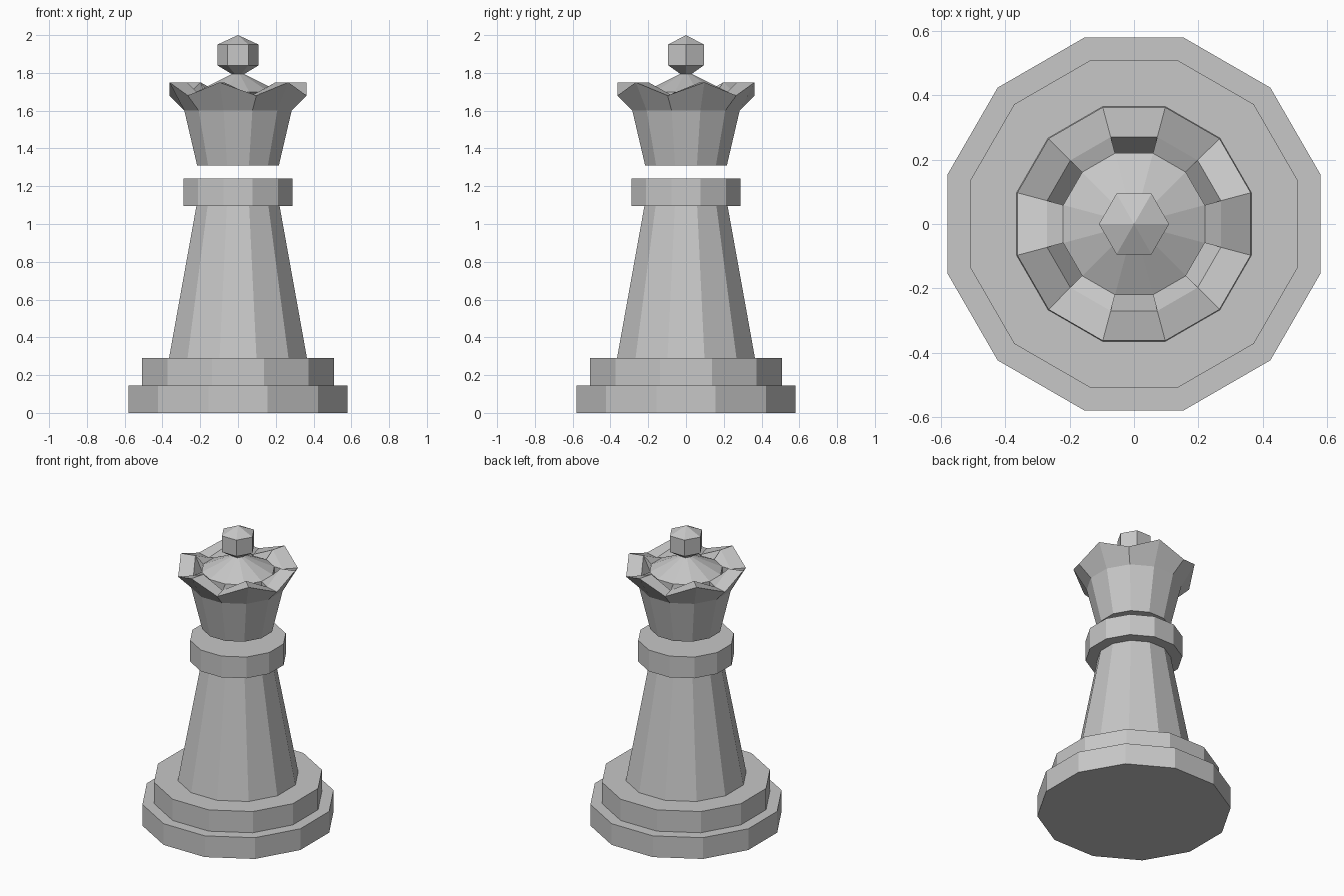
import bpy
import bmesh
import math

if "Cube" in bpy.data.objects:
    bpy.data.objects.remove(bpy.data.objects["Cube"], do_unlink=True)

# Single stone colour
stone = bpy.data.materials.new("stone_grey")
stone.use_nodes = True
color = (0.57, 0.57, 0.57, 1)
stone.diffuse_color = color
stone.node_tree.nodes["Principled BSDF"].inputs["Base Color"].default_value = color

SIDES = 12
HALF_STEP = math.radians(15)


def make_object(name, bm):
    bmesh.ops.recalc_face_normals(bm, faces=bm.faces)
    mesh = bpy.data.meshes.new(name)
    bm.to_mesh(mesh)
    bm.free()
    mesh.materials.append(stone)
    obj = bpy.data.objects.new(name, mesh)
    bpy.context.collection.objects.link(obj)
    return obj


def ring(bm, radius, heights, sides=SIDES, turn=HALF_STEP):
    """Ring of vertices whose heights repeat in turn."""
    verts = []
    for i in range(sides):
        a = turn + math.tau * i / sides
        z = heights[i % len(heights)]
        verts.append(bm.verts.new((radius * math.cos(a), radius * math.sin(a), z)))
    return verts


def bridge(bm, low, high):
    n = len(low)
    for i in range(n):
        j = (i + 1) % n
        bm.faces.new((low[i], low[j], high[j], high[i]))


def fan(bm, rim, z):
    tip = bm.verts.new((0, 0, z))
    for i in range(len(rim)):
        bm.faces.new((rim[i], rim[(i + 1) % len(rim)], tip))


def frustum(name, r_low, r_high, z_low, z_high):
    bm = bmesh.new()
    low, high = ring(bm, r_low, [z_low]), ring(bm, r_high, [z_high])
    bridge(bm, low, high)
    bm.faces.new(low)
    bm.faces.new(high)
    return make_object(name, bm)


# Stepped foot, tapered shaft and collar
frustum("base_lower", 0.6, 0.6, 0, 0.145)
frustum("base_upper", 0.527, 0.527, 0.145, 0.29)
frustum("shaft", 0.378, 0.228, 0.29, 1.095)
frustum("collar", 0.3, 0.3, 1.095, 1.24)

# Floating head with a zigzag crown rim
bm = bmesh.new()
points = [1.75, 1.68]
bottom = ring(bm, 0.224, [1.31])
waist = ring(bm, 0.294, [1.6])
rim_out = ring(bm, 0.376, points)
rim_in = ring(bm, 0.28, points)
dome = ring(bm, 0.228, [1.7])
pit = ring(bm, 0.228, [1.63])
bm.faces.new(bottom)
for low, high in ((bottom, waist), (waist, rim_out), (rim_out, rim_in)):
    bridge(bm, low, high)
# Every other segment has a recess between rim and dome
for i in range(SIDES):
    j = (i + 1) % SIDES
    if i % 2:
        bm.faces.new((rim_in[i], rim_in[j], dome[j], dome[i]))
    else:
        bm.faces.new((rim_in[i], rim_in[j], pit[j], pit[i]))
        bm.faces.new((pit[i], pit[j], dome[j], dome[i]))
        for k in (i, j):
            bm.faces.new((rim_in[k], pit[k], dome[k]))
fan(bm, dome, 1.81)
make_object("crown_head", bm)

# Hexagonal finial
bm = bmesh.new()
stem = ring(bm, 0.035, [1.795], 6, 0)
belly = ring(bm, 0.109, [1.84], 6, 0)
shoulder = ring(bm, 0.109, [1.95], 6, 0)
bm.faces.new(stem)
bridge(bm, stem, belly)
bridge(bm, belly, shoulder)
fan(bm, shoulder, 2.0)
make_object("finial", bm)
